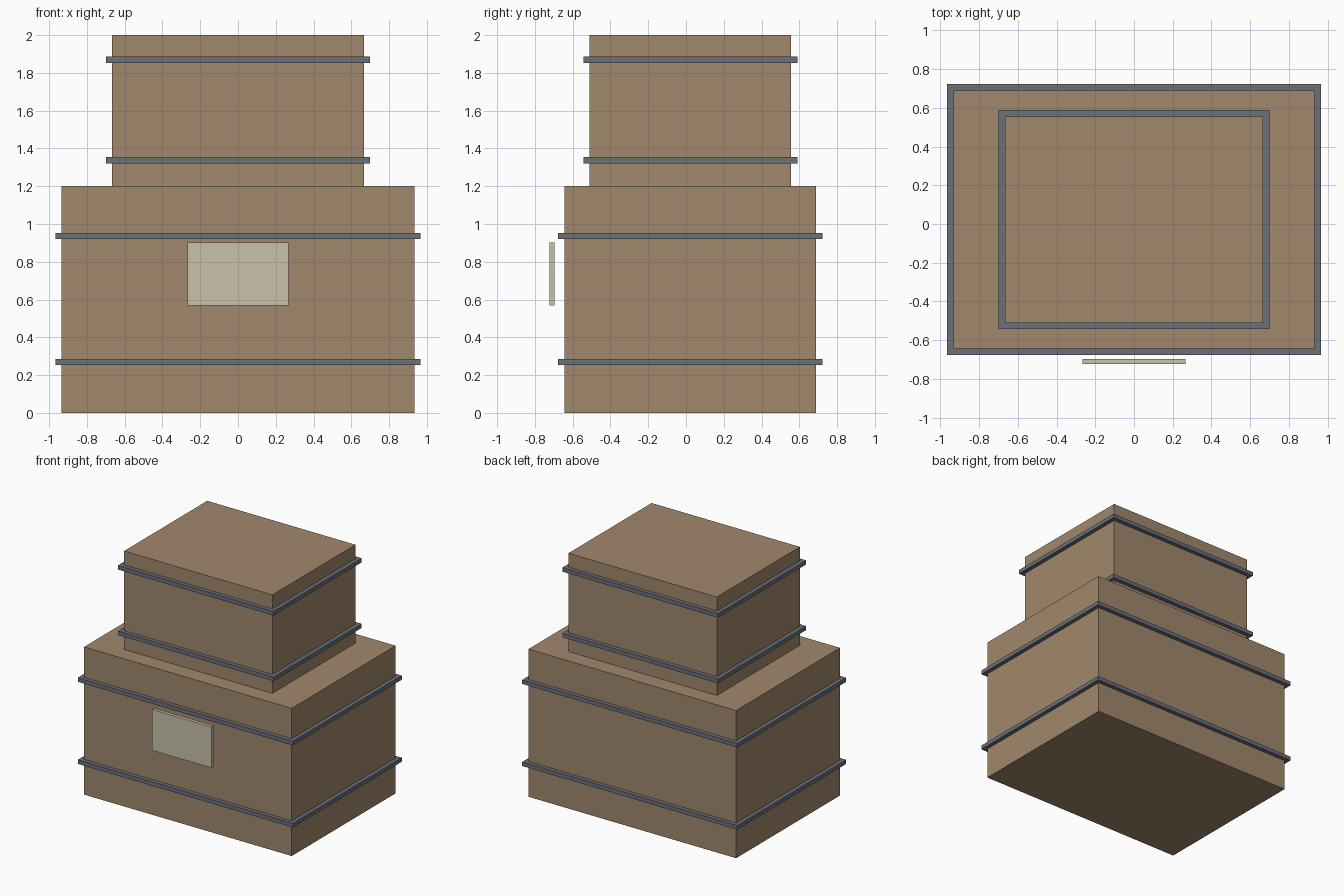
import bpy

default = bpy.data.objects.get("Cube")
if default:
    bpy.data.objects.remove(default, do_unlink=True)


def make_material(name, rgb):
    mat = bpy.data.materials.new(name)
    mat.use_nodes = True
    color = (*rgb, 1.0)
    mat.diffuse_color = color
    mat.node_tree.nodes["Principled BSDF"].inputs["Base Color"].default_value = color
    return mat


cardboard = make_material("cardboard_brown", (0.356, 0.242, 0.150))
strap_grey = make_material("strap_grey", (0.145, 0.16, 0.19))
label_cream = make_material("label_cream", (0.58, 0.54, 0.40))


def add_box(name, size, center, mat):
    bpy.ops.mesh.primitive_cube_add(size=1, location=center)
    obj = bpy.context.object
    obj.name = name
    obj.scale = size
    bpy.ops.object.transform_apply(location=False, rotation=False, scale=True)
    obj.data.materials.append(mat)
    return obj


STRAP = 0.033  # strap thickness and overhang
MID_Y = 0.023  # depth centre shared by both crates


def strapped_crate(name, width, depth, height, base, strap_heights):
    """A plain crate with level straps wrapped around it."""
    add_box(name, (width, depth, height), (0, MID_Y, base + height / 2), cardboard)
    for side, z in zip(("lower", "upper"), strap_heights):
        add_box(f"{name}_{side}_strap",
                (width + 2 * STRAP, depth + 2 * STRAP, STRAP),
                (0, MID_Y, z), strap_grey)


# Large crate with a smaller one stacked on top
strapped_crate("large_crate", 1.867, 1.333, 1.2, 0.0, (0.27, 0.937))
strapped_crate("small_crate", 1.333, 1.067, 0.8, 1.2, (1.337, 1.87))

# Label panel standing just off the front of the large crate
add_box("front_label", (0.533, 0.027, 0.333), (0, -0.71, 0.735), label_cream)
